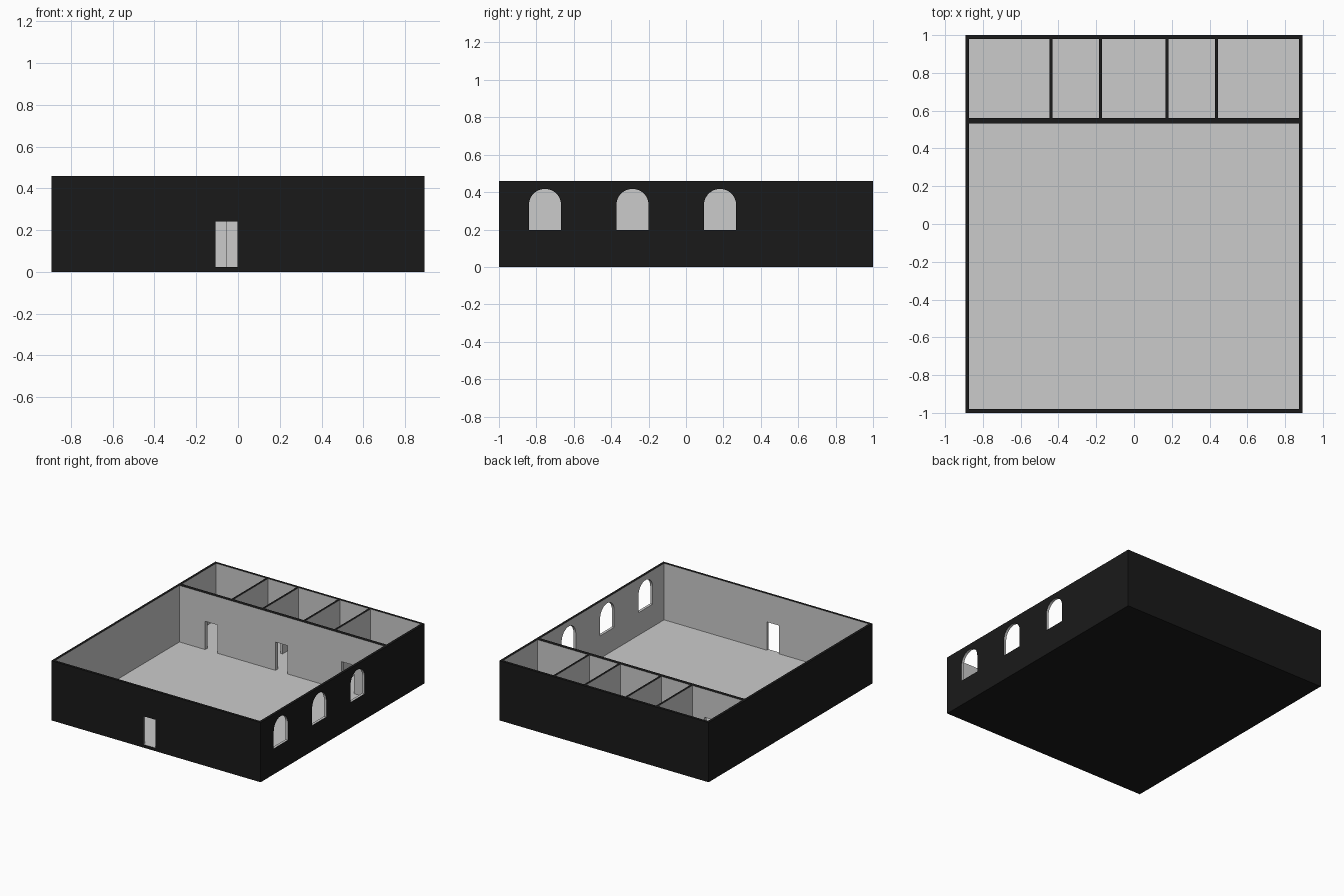
import bpy, bmesh, math

if "Cube" in bpy.data.objects:
    bpy.data.objects.remove(bpy.data.objects["Cube"])

W, D, H = 0.893, 1.0, 0.46        # half width, half depth, height
T, FLOOR = 0.02, 0.024            # outer wall and floor thickness
DOOR_TOP = 0.242


def mesh_object(name, bm):
    bmesh.ops.recalc_face_normals(bm, faces=bm.faces)
    mesh = bpy.data.meshes.new(name)
    bm.to_mesh(mesh)
    bm.free()
    obj = bpy.data.objects.new(name, mesh)
    bpy.context.collection.objects.link(obj)
    return obj


def box(name, x0, x1, y0, y1, z0, z1):
    bm = bmesh.new()
    bmesh.ops.create_cube(bm, size=1)
    for v in bm.verts:
        v.co.x = x1 if v.co.x > 0 else x0
        v.co.y = y1 if v.co.y > 0 else y0
        v.co.z = z1 if v.co.z > 0 else z0
    return mesh_object(name, bm)


def arch(name, y, r, z0, spring, x0, x1):
    pts = [(y - r, z0), (y + r, z0)]
    pts += [(y + r * math.cos(math.pi * i / 24), spring + r * math.sin(math.pi * i / 24))
            for i in range(25)]
    bm = bmesh.new()
    face = bm.faces.new([bm.verts.new((x0, a, b)) for a, b in pts])
    ext = bmesh.ops.extrude_face_region(bm, geom=[face])["geom"]
    for v in ext:
        if isinstance(v, bmesh.types.BMVert):
            v.co.x = x1
    return mesh_object(name, bm)


def carve(target, cutter):
    mod = target.modifiers.new("carve", 'BOOLEAN')
    mod.operation = 'DIFFERENCE'
    mod.solver = 'EXACT'
    mod.object = cutter
    bpy.context.view_layer.objects.active = target
    bpy.ops.object.modifier_apply(modifier=mod.name)
    bpy.data.objects.remove(cutter)


# Solid block of the building
building = box("building_shell", -W, W, -D, D, 0, H)

# Main hall and the row of five back rooms
carve(building, box("hall_cutter", -W + T, W - T, -D + T, 0.533, FLOOR, 1))
half = 0.008
walls = [-0.439, -0.177, 0.175, 0.437]
starts = [-W + T] + [x + half for x in walls]
ends = [x - half for x in walls] + [W - T]
for a, b in zip(starts, ends):
    carve(building, box("room_cutter", a, b, 0.562, D - T, FLOOR, 1))

# Entrance, hall-to-room doors and side doors into the small rooms
carve(building, box("entrance_cutter", -0.107, -0.003, -1.1, -0.9, FLOOR, DOOR_TOP))
for x in (-0.654, -0.054, 0.511):
    carve(building, box("door_cutter", x, x + 0.104, 0.5, 0.6, FLOOR, DOOR_TOP))
for x in walls[1:3]:
    carve(building, box("side_door_cutter", x - 0.04, x + 0.04, 0.68, 0.784, FLOOR, DOOR_TOP))

# Arched windows in the right wall
for y in (-0.754, -0.286, 0.182):
    carve(building, arch("window_cutter", y, 0.086, 0.198, 0.331, W - 0.1, W + 0.1))

# Black outside and wall tops, light inside
inside = bpy.data.materials.new("inside_grey")
inside.diffuse_color = (0.8, 0.8, 0.8, 1)
inside.use_nodes = True
inside.node_tree.nodes["Principled BSDF"].inputs["Base Color"].default_value = inside.diffuse_color
outside = bpy.data.materials.new("outside_black")
outside.diffuse_color = (0.01, 0.01, 0.01, 1)
outside.use_nodes = True
outside.node_tree.nodes["Principled BSDF"].inputs["Base Color"].default_value = outside.diffuse_color
mesh = building.data
mesh.materials.clear()
mesh.materials.append(inside)
mesh.materials.append(outside)
for p in mesh.polygons:
    c = p.center
    outer = abs(c.x) > W - 0.001 or abs(c.y) > D - 0.001 or c.z < 0.001 or c.z > H - 0.001
    p.material_index = 1 if outer else 0
    p.use_smooth = False
